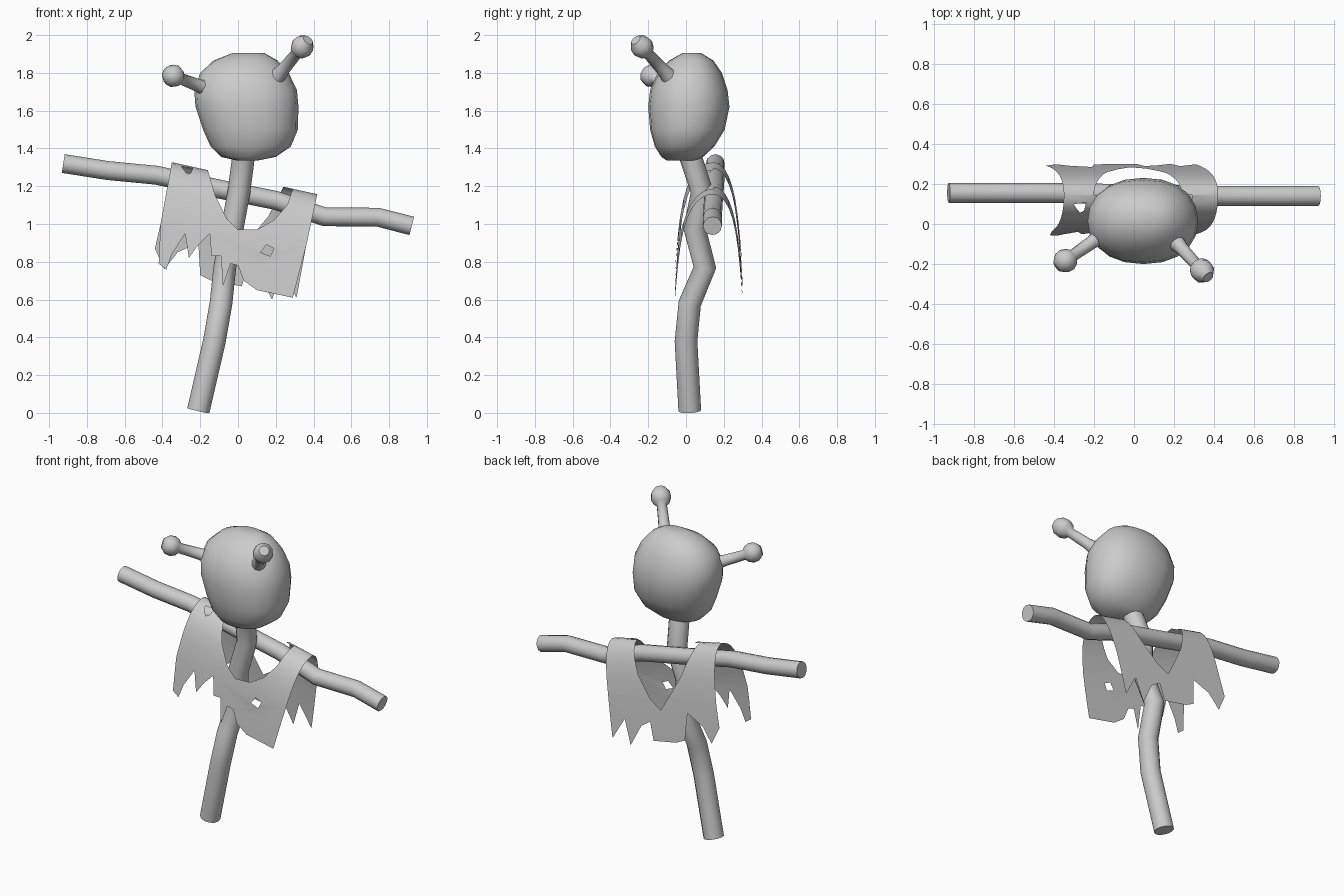
import bpy, bmesh
from math import cos, sin, pi, exp, sqrt, copysign
from mathutils import Vector
from mathutils.geometry import tessellate_polygon

old = bpy.data.objects.get("Cube")
if old:
    bpy.data.objects.remove(old)

GREY = (0.6, 0.6, 0.6, 1)
grey = bpy.data.materials.new("plain grey")
grey.use_nodes = True
grey.diffuse_color = GREY
grey.node_tree.nodes["Principled BSDF"].inputs["Base Color"].default_value = GREY


def finish(name, bm, angle):
    mesh = bpy.data.meshes.new(name)
    bm.to_mesh(mesh)
    bm.free()
    mesh.materials.append(grey)
    ob = bpy.data.objects.new(name, mesh)
    bpy.context.collection.objects.link(ob)
    bpy.ops.object.select_all(action="DESELECT")
    ob.select_set(True)
    bpy.context.view_layer.objects.active = ob
    bpy.ops.object.shade_smooth_by_angle(angle=angle)
    return ob


def loft(name, rings, angle=0.9):
    """Skin a list of vertex rings and close both ends."""
    bm = bmesh.new()
    loops = [[bm.verts.new(p) for p in ring] for ring in rings]
    n = len(loops[0])
    for a, b in zip(loops, loops[1:]):
        for i in range(n):
            j = (i + 1) % n
            bm.faces.new((a[i], a[j], b[j], b[i]))
    bm.faces.new(loops[0][::-1])
    bm.faces.new(loops[-1])
    bmesh.ops.recalc_face_normals(bm, faces=bm.faces)
    return finish(name, bm, angle)


def tube(name, points, radii, sides=12):
    """Round stick through the points, with one radius per point."""
    pts = [Vector(p) for p in points]
    rings = []
    for i, p in enumerate(pts):
        t = (pts[min(i + 1, len(pts) - 1)] - pts[max(i - 1, 0)]).normalized()
        u = t.cross(Vector((0, 1, 0))).normalized()
        v = t.cross(u)
        rings.append([p + radii[i] * (u * cos(2 * pi * k / sides) + v * sin(2 * pi * k / sides))
                      for k in range(sides)])
    return loft(name, rings)


# Crooked upright and crossbar
pole = [(-.21, .02, .012), (-.125, 0, .38), (-.09, .02, .58), (-.07, .1, .77),
        (-.03, .045, .98), (.005, .085, 1.17), (.035, .01, 1.4)]
tube("upright_pole", pole, [.06] * len(pole))

bar = [(-.925, .155, 1.32), (-.69, .155, 1.283), (-.43, .155, 1.258), (-.1, .15, 1.185),
       (.2, .145, 1.125), (.46, .14, 1.038), (.74, .14, 1.036), (.92, .14, .99)]
tube("crossbar", bar, [.05] * len(bar))

# Head: height, then left, right, front and back limits of each ring
levels = [(1.335, 0, .1, -.1, .05), (1.355, -.09, .2, -.13, .09), (1.41, -.145, .28, -.165, .15),
          (1.5, -.185, .317, -.19, .205), (1.62, -.225, .32, -.2, .23), (1.71, -.232, .312, -.19, .22),
          (1.8, -.2, .268, -.15, .19), (1.865, -.13, .21, -.09, .145), (1.905, -.03, .14, -.02, .08)]


def soft(c):
    return copysign(abs(c) ** 0.9, c)


rings = []
for z, x0, x1, y0, y1 in levels:
    rings.append([((x0 + x1) / 2 + (x1 - x0) / 2 * soft(cos(a)),
                   (y0 + y1) / 2 + (y1 - y0) / 2 * soft(sin(a)), z)
                  for a in [2 * pi * k / 20 for k in range(20)]])
loft("head", rings, 1.3)

# Antennae: flared root, thin stalk and knob turned as one profile
profile = [(-.35, .07), (-.1, .06), (.1, .042), (.3, .034), (.78, .03),
           (.84, .048), (.95, .06), (1.08, .056), (1.2, .03)]
for name, root, tip in (("right_antenna", (-.15, -.05, 1.71), (-.345, -.185, 1.785)),
                        ("left_antenna", (.2, -.08, 1.77), (.342, -.235, 1.94))):
    a, b = Vector(root), Vector(tip)
    tube(name, [a.lerp(b, t) for t, r in profile], [r for t, r in profile], 10)


# Ragged tunic: flat outlines draped over the crossbar
def shoulder(x):
    return 1.25 - .22 * x


front = [(-.35, 2), (-.41, 1), (-.42, .79), (-.38, .76), (-.35, .84), (-.28, .95), (-.26, .82),
         (-.21, .89), (-.15, .95), (-.14, .83), (-.09, .83), (-.08, .67), (-.04, .79), (0, .78),
         (.03, .7), (.1, .65), (.29, .61), (.36, .88), (.42, 2), (.29, 2), (.26, 1.1),
         (.19, 1.02), (.1, .97), (0, .97), (-.06, 1.03), (-.12, 1.15), (-.16, 2)]
back = [(-.35, 2), (-.41, 1), (-.44, .87), (-.39, .76), (-.32, .85), (-.21, .9), (-.2, .73),
        (-.14, .7), (.02, .67), (.05, .78), (.11, .74), (.18, .6), (.23, .75), (.31, .61),
        (.36, .88), (.42, 2), (.24, 2), (.16, 1.04), (.06, .92), (-.02, .87),
        (-.08, .98), (-.14, 1.1), (-.2, 2)]
chest_hole = [(.12, .85), (.15, .89), (.19, .87), (.17, .83)]
shoulder_hole = [(-.3, 1.305), (-.24, 1.295), (-.25, 1.27), (-.27, 1.265)]

cloth = bmesh.new()
for outlines, reach, lean in (([front, chest_hole, shoulder_hole], -.17, -.06), ([back], .12, .06)):
    part = bmesh.new()
    # Unfold: measure each point as a drop below the shoulder line
    flat = [[Vector((x, max(0, shoulder(x) - z), 0)) for x, z in o] for o in outlines]
    verts = [part.verts.new(p) for o in flat for p in o]
    for tri in tessellate_polygon(flat):
        part.faces.new([verts[i] for i in tri])
    for drop in (.006, .02, .045, .08, .13, .2, .3, .42):
        bmesh.ops.bisect_plane(part, geom=part.verts[:] + part.edges[:] + part.faces[:],
                               plane_co=(0, drop, 0), plane_no=(0, 1, 0))
    for v in part.verts:
        x, d = v.co.x, v.co.y
        v.co = (x, .145 + reach * sqrt(1 - exp(-d / .15)) + lean * d, shoulder(x) - d)
    temp = bpy.data.meshes.new("tunic_half")
    part.to_mesh(temp)
    part.free()
    cloth.from_mesh(temp)
    bpy.data.meshes.remove(temp)
bmesh.ops.remove_doubles(cloth, verts=cloth.verts, dist=.002)
bmesh.ops.recalc_face_normals(cloth, faces=cloth.faces)
finish("ragged_tunic", cloth, 1.3)
